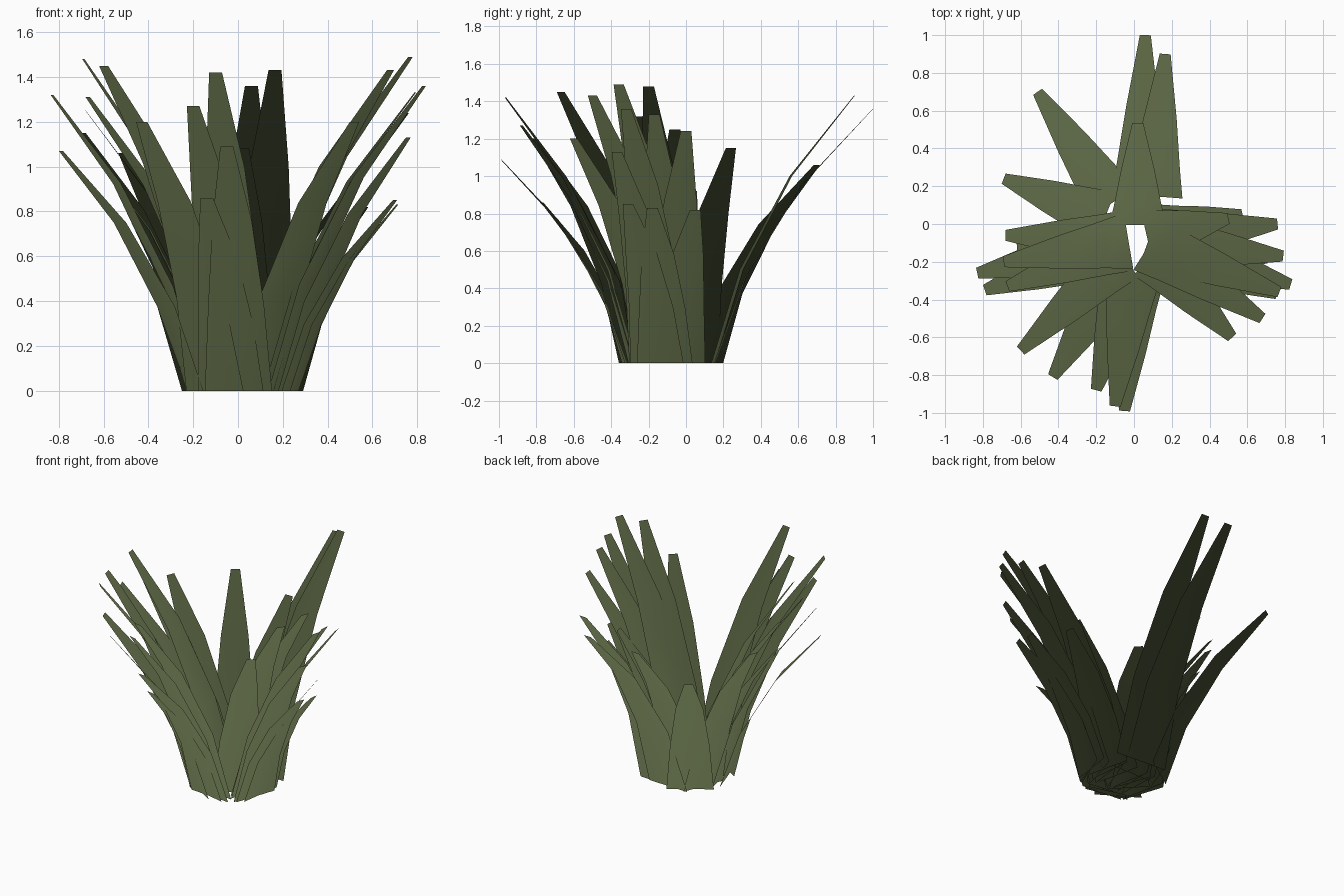
import bpy, bmesh, math
from mathutils import Vector, Matrix

if "Cube" in bpy.data.objects:
    bpy.data.objects.remove(bpy.data.objects["Cube"])

CENTRE = Vector((0.02, -0.08, 0))
# height fraction, outward fraction, width of each row of a blade
ROWS = [(0, 0, 0.3), (0.35, 0.2, 0.25), (0.7, 0.55, 0.175), (1, 1, 0.058)]

# blade tips going round the clump: x, y, z, turn of the blade about its tip
TIPS = [
    (0.06, 1.0, 1.36, 0), (0.165, 0.9, 1.43, 4), (0.02, 0.535, 1.08, 0),
    (-0.51, 0.7, 1.06, 0), (-0.69, 0.24, 1.15, 3), (-0.68, -0.06, 1.25, 0),
    (-0.62, -0.12, 1.02, 0), (-0.69, -0.2, 1.48, 0), (-0.83, -0.26, 1.32, 0),
    (-0.79, -0.35, 1.07, 0), (-0.67, -0.33, 1.31, 0), (-0.6, -0.67, 1.45, 0),
    (-0.43, -0.81, 1.2, 0), (-0.2, -0.88, 1.27, 0), (-0.14, -0.77, 0.86, 0),
    (-0.1, -0.965, 1.42, 0), (-0.05, -0.99, 1.09, 0), (0.52, -0.6, 1.2, 0),
    (0.68, -0.5, 1.43, 0), (0.77, -0.36, 1.49, 0), (0.76, -0.37, 1.13, 0),
    (0.83, -0.32, 1.36, 0), (0.79, -0.17, 1.33, 0), (0.76, 0.0, 1.24, 0),
    (0.7, -0.31, 0.85, 0), (0.71, -0.18, 0.83, 0), (0.5, 0.03, 0.92, 0),
    (0.575, 0.05, 0.82, 0),
]

mat = bpy.data.materials.new("leaf_green")
mat.diffuse_color = (0.11, 0.14, 0.06, 1)
mat.use_nodes = True
mat.node_tree.nodes["Principled BSDF"].inputs["Base Color"].default_value = mat.diffuse_color


def blade(bm, x, y, z, turn):
    """Flat tapered strip bending outward from the clump centre to the tip."""
    tip = Vector((x, y, 0))
    flat = tip - CENTRE
    out = Matrix.Rotation(math.radians(turn), 3, 'Z') @ flat.normalized()
    side = Vector((-out.y, out.x, 0))
    start = min(max(flat.length - 0.5 * z, 0.05), 0.235)
    reach = flat.length - start
    prev = None
    for h, o, w in ROWS:
        mid = tip - out * reach * (1 - o) + Vector((0, 0, z * h))
        pair = [bm.verts.new(mid - side * w / 2), bm.verts.new(mid + side * w / 2)]
        if prev:
            bm.faces.new((prev[0], pair[0], pair[1], prev[1]))
        prev = pair


# grass clump
bm = bmesh.new()
for t in TIPS:
    blade(bm, *t)
mesh = bpy.data.meshes.new("grass_blades")
bm.to_mesh(mesh)
bm.free()
mesh.materials.append(mat)

# soft foliage shading: normals point up and slightly outward
mesh.shade_smooth()
normals = []
for v in mesh.vertices:
    flat = Vector((v.co.x, v.co.y, 0)) - CENTRE
    normals.append((flat.normalized() * 0.2 + Vector((0, 0, 1))).normalized())
mesh.normals_split_custom_set_from_vertices(normals)
obj = bpy.data.objects.new("grass_blades", mesh)
bpy.context.collection.objects.link(obj)
